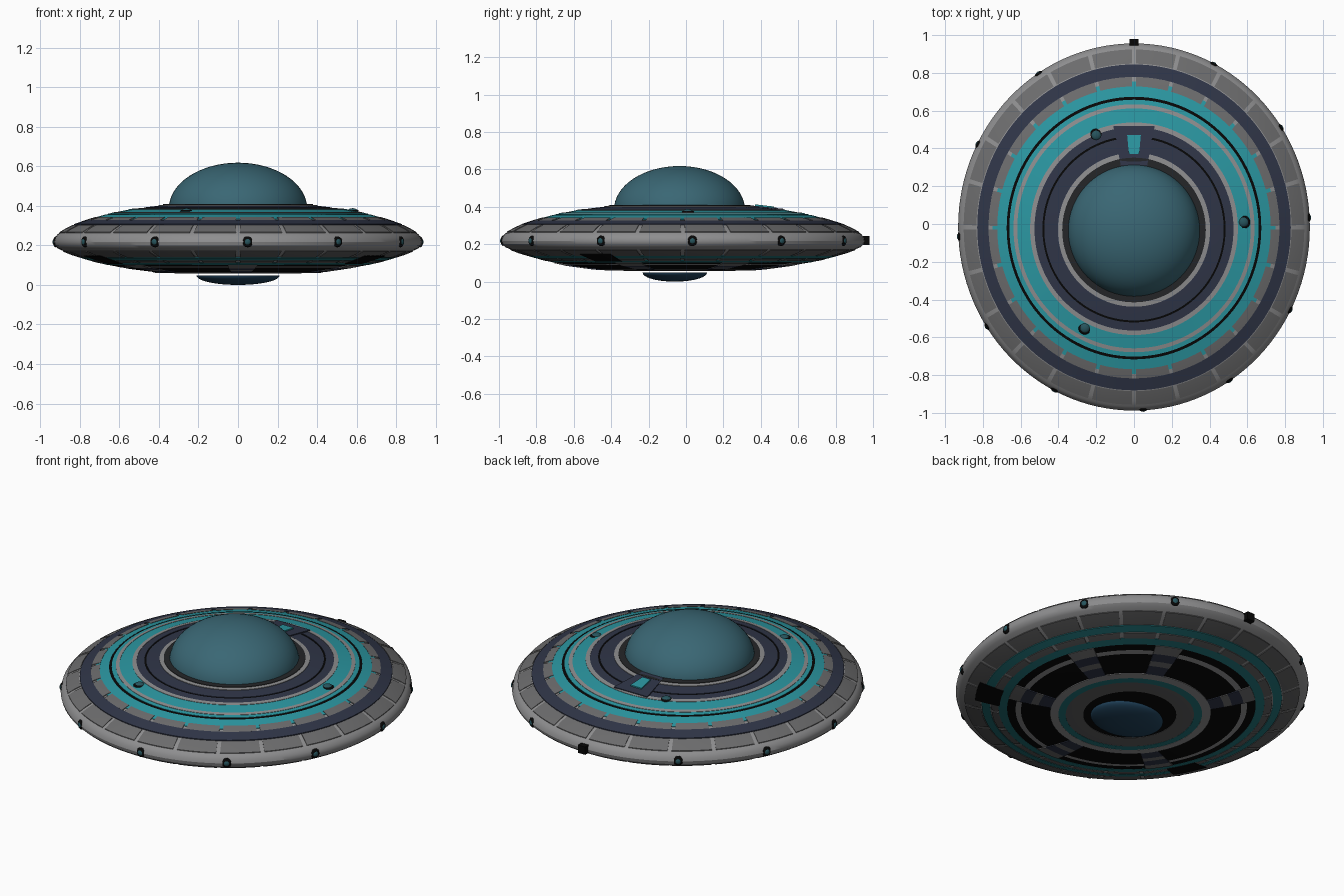
import bpy, bmesh
from math import sin, cos, radians, pi
from mathutils import Matrix, Vector

if "Cube" in bpy.data.objects:
    bpy.data.objects.remove(bpy.data.objects["Cube"])

TOP = [(0, .40), (.36, .40), (.45, .391), (.55, .377), (.67, .353), (.75, .33),
       (.83, .302), (.885, .275), (.912, .256)]
RIM = [(.926, .238), (.931, .218), (.926, .2)]
LOW = [(0, .062), (.3, .062), (.45, .069), (.6, .09), (.72, .118), (.8, .142),
       (.86, .161), (.91, .184)]
MATS = {}
COL = dict(grey=(.27, .27, .275), panel=(.15, .15, .153), teal=(.024, .31, .36),
           navy=(.029, .036, .064), black=(.002, .002, .002), dark=(.018, .019, .021),
           dome=(.042, .135, .175), dim_teal=(.015, .17, .19), lens=(.014, .052, .1),
           light=(.02, .09, .11), low_panel=(.11, .11, .112))


def mat(c):
    if c not in MATS:
        MATS[c] = bpy.data.materials.new(c)
        MATS[c].diffuse_color = (*COL[c], 1)
    return MATS[c]


def height(prof, r):
    for (a, za), (b, zb) in zip(prof, prof[1:]):
        if r <= b:
            return za + (zb - za) * (r - a) / (b - a)
    return prof[-1][1]


def place(r, ang, z):
    # the hull is slightly longer front to back than it is wide
    t = min(max((r - .35) / .58, 0), 1) ** .6
    return Vector((r * cos(ang), r * (1 + .044 * t) * sin(ang) - .035 + .019 * t, z))


def finish(bm, name, c):
    bmesh.ops.recalc_face_normals(bm, faces=bm.faces)
    me = bpy.data.meshes.new(name)
    bm.to_mesh(me)
    bm.free()
    ob = bpy.data.objects.new(name, me)
    bpy.context.collection.objects.link(ob)
    me.materials.append(mat(c))
    bpy.ops.object.select_all(action='DESELECT')
    ob.select_set(True)
    bpy.context.view_layer.objects.active = ob
    bpy.ops.object.shade_smooth_by_angle(angle=radians(30))
    return ob


def sweep(bm, section, a0=0, a1=2 * pi, n=120):
    # closed cross-section swept round the vertical axis
    full = a1 - a0 > 6.28
    rows = [[bm.verts.new(place(r, a0 + (a1 - a0) * i / n, z)) for r, z in section]
            for i in range(n if full else n + 1)]
    for i in range(n):
        p, q = rows[i], rows[(i + 1) % len(rows)]
        for j in range(len(section)):
            k = (j + 1) % len(section)
            bm.faces.new((p[j], p[k], q[k], q[j]))
    if not full:
        bm.faces.new(rows[0])
        bm.faces.new(rows[-1])


def band(name, c, prof, r0, r1, lift=.004, count=1, gap=0, arcs=None):
    # raised ring, ring of panels, or a few arcs lying on the hull profile
    s = 1 if prof is TOP else -1
    rs = [r0, (r0 + r1) / 2, r1]
    sec = [(r, height(prof, r) + s * lift) for r in rs] + \
          [(r, height(prof, r) - s * .006) for r in reversed(rs)]
    bm = bmesh.new()
    if arcs:
        for mid, w in arcs:
            sweep(bm, sec, radians(mid - w / 2), radians(mid + w / 2), 6)
    elif count == 1:
        sweep(bm, sec)
    else:
        for i in range(count):
            a, w = 2 * pi * i / count, 2 * pi / count
            sweep(bm, sec, a + gap / r1 / 2, a + w - gap / r1 / 2, 5)
    return finish(bm, name, c)


def cap(name, c, loc, size, axis=(0, 0, 1), low=0.0, seg=48):
    # part of an ellipsoid above its base plane, pointing along axis
    bm = bmesh.new()
    bmesh.ops.create_uvsphere(bm, u_segments=seg, v_segments=seg // 2, radius=1)
    bmesh.ops.bisect_plane(bm, geom=bm.verts[:] + bm.edges[:] + bm.faces[:],
                           plane_co=(0, 0, low), plane_no=(0, 0, 1), clear_inner=True)
    bmesh.ops.holes_fill(bm, edges=[e for e in bm.edges if e.is_boundary])
    if axis[2] < 0:
        rot = Matrix.Rotation(pi, 4, 'X')
    else:
        rot = Vector((0, 0, 1)).rotation_difference(Vector(axis)).to_matrix().to_4x4()
    bm.transform(Matrix.Translation(loc) @ rot @ Matrix.Diagonal((*size, 1)))
    return finish(bm, name, c)


# Hull skin
bm = bmesh.new()
sweep(bm, [(max(r, .02), z) for r, z in TOP] + RIM + [(max(r, .02), z) for r, z in reversed(LOW)])
finish(bm, "hull", 'grey')

# Rings on the upper side
for name, c, r0, r1, lift in [
        ("dome_seat", 'dark', .30, .38, .010), ("dome_collar", 'grey', .38, .403, .007),
        ("inner_deck", 'navy', .403, .475, .004), ("inner_groove", 'black', .475, .485, .001),
        ("outer_deck", 'navy', .485, .527, .004), ("inner_trim", 'grey', .527, .55, .006),
        ("teal_track", 'teal', .55, .618, .004), ("middle_trim", 'grey', .618, .638, .006),
        ("teal_edge", 'teal', .638, .66, .004), ("dark_groove", 'black', .66, .674, .002),
        ("teal_ring", 'teal', .674, .748, .003), ("navy_ring", 'navy', .77, .83, .005)]:
    band(name, c, TOP, r0, r1, lift)
band("small_panels", 'panel', TOP, .724, .77, .005, 24, .02)
band("rim_panels", 'panel', TOP, .834, .902, .004, 24, .022)

# Rings on the underside
band("lower_rim_panels", 'low_panel', LOW, .80, .885, .004, 24, .02)
band("lower_teal_ring", 'dim_teal', LOW, .75, .795, .004)
band("lower_panels", 'low_panel', LOW, .705, .745, .004, 24, .02)
band("lower_teal_edge", 'dim_teal', LOW, .66, .705, .003)
band("engine_ring", 'black', LOW, .43, .66, .002)
spokes = [128, 67, 25, -25, -88, -144]
for i, (r0, r1, c) in enumerate([(.43, .5, 'navy'), (.5, .54, 'panel'),
                                 (.54, .6, 'navy'), (.6, .66, 'panel')]):
    band("engine_spoke_%d" % i, c, LOW, r0, r1, .006, arcs=[(a, 13) for a in spokes])
band("landing_hatches", 'black', LOW, .70, .83, .007, arcs=[(-33, 13), (-153, 13)])
band("core_trim", 'grey', LOW, .385, .43, .006)
band("core_teal", 'dim_teal', LOW, .345, .385, .005)
band("core_plate", 'low_panel', LOW, .25, .345, .004)
band("core_shadow", 'black', LOW, .03, .25, .002)

# Glass dome and belly lens
cap("dome", 'dome', (0, -.035, .385), (.35, .35, .233), low=.08, seg=64)
cap("belly_lens", 'lens', (0, -.06, .048), (.21, .172, .048), axis=(0, 0, -1))

# Beacons on the deck
for i, (x, y, z) in enumerate([(.58, .01, .370), (-.2, .47, .379), (-.26, -.55, .370)]):
    cap("beacon_base_%d" % i, 'black', (x, y, z), (.035, .035, .012), seg=24)
    cap("beacon_%d" % i, 'light', (x, y, z + .002), (.027, .027, .016), seg=24)

# Lights round the rim, leaving the rear place for the tail block
for i in range(12):
    if i == 6:
        continue
    a = radians(-87 + 30 * i)
    p = place(.922, a, .218)
    out = Vector((cos(a), sin(a), 0))
    cap("rim_light_base_%d" % i, 'black', p, (.028, .028, .014), out, seg=24)
    cap("rim_light_%d" % i, 'light', p + out * .003, (.019, .019, .014), out, seg=24)


def slab(name, c, pts, lift):
    # flat plate whose corners follow the slope of the deck
    bm = bmesh.new()
    zs = [height(TOP, abs(y + .02)) + lift for x, y in pts]
    lo = [bm.verts.new((x, y, z - .03)) for (x, y), z in zip(pts, zs)]
    hi = [bm.verts.new((x, y, z)) for (x, y), z in zip(pts, zs)]
    bm.faces.new(lo)
    bm.faces.new(hi)
    for i in range(len(pts)):
        j = (i + 1) % len(pts)
        bm.faces.new((lo[i], lo[j], hi[j], hi[i]))
    return finish(bm, name, c)


# Rear hatch and tail block
slab("rear_hatch", 'navy', [(-.07, .31), (.07, .31), (.11, .52), (-.11, .52)], .011)
slab("rear_hatch_window", 'teal', [(-.027, .37), (.027, .37), (.036, .47), (-.036, .47)], .016)
bm = bmesh.new()
bmesh.ops.create_cube(bm, size=1, matrix=Matrix.Translation((0, .95, .22))
                      @ Matrix.Diagonal((.048, .06, .046, 1)))
finish(bm, "tail_block", 'black')

for m in bpy.data.materials:
    if m.users and not m.is_grease_pencil:
        m.use_nodes = True
        m.node_tree.nodes["Principled BSDF"].inputs["Base Color"].default_value = m.diffuse_color
